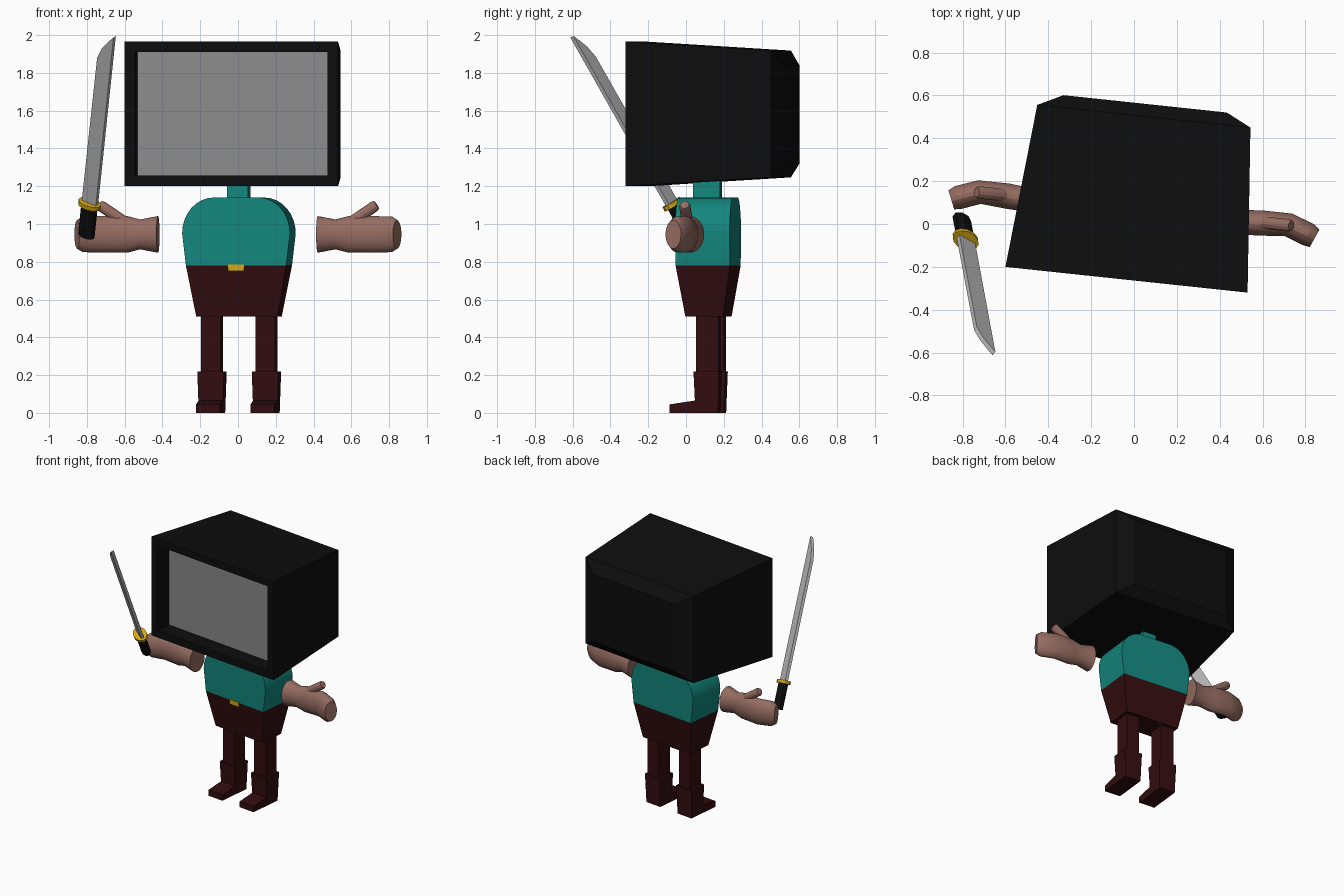
import bpy, bmesh, math
from mathutils import Matrix, Vector

if "Cube" in bpy.data.objects:
    bpy.data.objects.remove(bpy.data.objects["Cube"])

TURN = Matrix.Rotation(math.radians(-6.06), 4, 'Z')
BODY = Matrix.Translation((0.005, 0.117, 0)) @ TURN
HEAD = Matrix.Translation((-0.035, -0.26, 0)) @ TURN


def mat(name, r, g, b):
    m = bpy.data.materials.new(name)
    m.diffuse_color = (r, g, b, 1)
    m.use_nodes = True
    m.node_tree.nodes["Principled BSDF"].inputs["Base Color"].default_value = m.diffuse_color
    return m


BLACK = mat("black", 0.0042, 0.0042, 0.0042)
GREY = mat("screen grey", 0.26, 0.26, 0.26)
TEAL = mat("teal", 0.0065, 0.24, 0.205)
SKIN = mat("skin", 0.30, 0.15, 0.12)
MAROON = mat("maroon", 0.033, 0.004, 0.005)
GOLD = mat("gold", 0.66, 0.39, 0.007)
STEEL = mat("steel", 0.50, 0.50, 0.50)


def loft(name, rings, frame, *mats, smooth=False, flip=False):
    """Join equal-length rings of points and cap both ends."""
    bm = bmesh.new()
    vs = [[bm.verts.new(p) for p in ring] for ring in rings]
    first = bm.faces.new(vs[0])
    bm.faces.new(vs[-1])
    n = len(vs[0])
    for a, b in zip(vs, vs[1:]):
        for i in range(n):
            j = (i + 1) % n
            bm.faces.new((a[i], a[j], b[j], b[i]))
    if len(mats) > 1:
        first.material_index = 1
    if flip:
        bmesh.ops.scale(bm, vec=(-1, 1, 1), verts=bm.verts)
    bmesh.ops.transform(bm, matrix=frame, verts=bm.verts)
    bmesh.ops.recalc_face_normals(bm, faces=bm.faces)
    me = bpy.data.meshes.new(name)
    bm.to_mesh(me)
    bm.free()
    for m in mats:
        me.materials.append(m)
    ob = bpy.data.objects.new(name, me)
    bpy.context.collection.objects.link(ob)
    if smooth:
        bpy.ops.object.select_all(action='DESELECT')
        ob.select_set(True)
        bpy.context.view_layer.objects.active = ob
        bpy.ops.object.shade_smooth_by_angle(angle=math.radians(25))
    return ob


def rect_xz(hw, z0, z1, y):
    return [(-hw, y, z0), (hw, y, z0), (hw, y, z1), (-hw, y, z1)]


def rect_xy(cx, hw, y0, y1, z):
    return [(cx - hw, y0, z), (cx + hw, y0, z), (cx + hw, y1, z), (cx - hw, y1, z)]


def oval(rx, ry, z, n):
    return [(rx * math.cos(t), ry * math.sin(t), z)
            for t in (math.tau * (i + 0.5) / n for i in range(n))]


# Box head with a recessed screen as its first cap
loft("monitor_head", [
    rect_xz(0.512, 1.257, 1.91, 0.12), rect_xz(0.512, 1.257, 1.91, 0.0),
    rect_xz(0.568, 1.20, 1.965, 0.0), rect_xz(0.50, 1.247, 1.918, 0.767),
    rect_xz(0.383, 1.32, 1.84, 0.825)], HEAD, BLACK, GREY)

# Torso with rounded shoulders
half = [(0.267, 0.78)] + [(0.12 + 0.167 * math.cos(t), 0.95 + 0.19 * math.sin(t))
                          for t in (math.pi / 2 * i / 8 for i in range(9))]
outline = half + [(-x, z) for x, z in reversed(half)]
loft("torso", [[(x, y, z) for x, z in outline] for y in (-0.145, 0.145)],
     BODY, TEAL, smooth=True)
loft("neck", [rect_xy(0, 0.055, -0.075, 0.068, z) for z in (1.12, 1.24)], BODY, TEAL)

# Trousers and buckle
loft("trousers", [rect_xy(0, 0.217, -0.098, 0.102, 0.51),
                  rect_xy(0, 0.267, -0.145, 0.145, 0.78)], BODY, MAROON)
loft("belt_buckle", [rect_xy(0, 0.042, -0.151, -0.13, z) for z in (0.75, 0.785)],
     BODY, GOLD)

# Hand cross-sections: along, depth, bend in degrees, depth radius, height radius
HAND = [(0.425, -0.055, 0, 0.080, 0.098), (0.52, -0.055, 0, 0.058, 0.080),
        (0.59, -0.050, 0, 0.060, 0.098), (0.725, -0.045, -12, 0.056, 0.098),
        (0.82, -0.080, -23, 0.056, 0.095), (0.852, -0.095, -23, 0.047, 0.075)]


def hand_ring(u, v, bend, ry, rz, n=20):
    a = math.radians(bend)
    return [(u - y * math.sin(a), v + y * math.cos(a), 0.945 + z)
            for y, z, _ in oval(ry, rz, 0, n)]


thumb_axis = Vector((0.115, 0, 0.078)).to_track_quat('Z', 'Y').to_matrix().to_4x4()
thumb_frame = Matrix.Translation((0.61, -0.047, 1.015)) @ thumb_axis
thumb = [[thumb_frame @ Vector(p) for p in oval(r, r, z, 12)]
         for r, z in ((0.03, 0), (0.03, 0.14), (0.024, 0.155))]

for side, flip in (("right", True), ("left", False)):
    # Floating hand and thumb
    loft(side + "_hand", [hand_ring(*h) for h in HAND], BODY, SKIN, smooth=True, flip=flip)
    loft(side + "_thumb", thumb, BODY, SKIN, smooth=True, flip=flip)
    # Leg, boot cuff and foot
    loft(side + "_leg", [rect_xy(0.145, 0.052, -0.043, 0.075, z) for z in (0.2, 0.52)],
         BODY, MAROON, flip=flip)
    loft(side + "_boot", [rect_xy(0.145, 0.064, -0.045, 0.074, 0.0),
                          rect_xy(0.145, 0.071, -0.055, 0.082, 0.22)],
         BODY, MAROON, flip=flip)
    foot = [(-0.183, 0), (-0.03, 0), (-0.03, 0.068), (-0.183, 0.045)]
    loft(side + "_foot", [[(x, y, z) for y, z in foot] for x in (0.081, 0.209)],
         BODY, MAROON, flip=flip)

# Sword frame: x across the blade, z along it
along = Vector((0.091, -0.491, 0.866)).normalized()
across = Vector((0.82, -0.454, -0.34))
across = (across - along * across.dot(along)).normalized()
normal = along.cross(across)
SWORD = Matrix((across, normal, along)).transposed().to_4x4()
SWORD.translation = (-0.785, -0.075, 1.11)

blade = [(-0.044, 0), (0.046, 0), (0.046, 1.035), (0.018, 1.0), (-0.018, 0.945), (-0.042, 0.876)]
loft("sword_blade", [[(x, y, z) for x, z in blade] for y in (-0.011, 0.011)], SWORD, STEEL)
loft("sword_guard", [oval(0.066, 0.047, z, 12) for z in (-0.018, 0.006)], SWORD, GOLD)
loft("sword_grip", [oval(0.048, 0.032, z, 8) for z in (-0.2, -0.01)], SWORD, BLACK)
